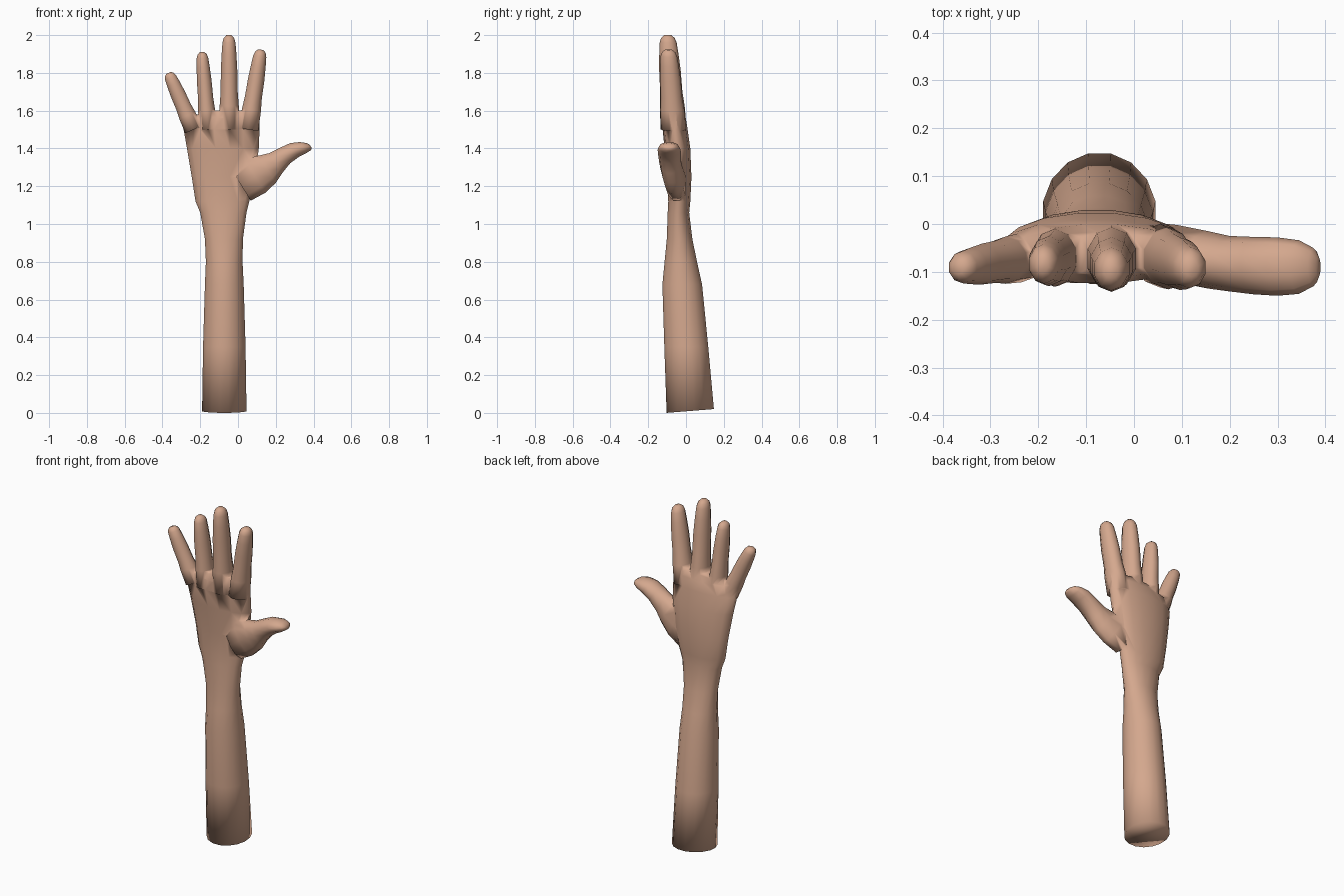
import bpy, bmesh, math
from mathutils import Vector

cube = bpy.data.objects.get("Cube")
if cube:
    bpy.data.objects.remove(cube)

# One skin colour
skin = bpy.data.materials.new("skin")
skin.use_nodes = True
skin.diffuse_color = (0.66, 0.39, 0.27, 1)
skin.node_tree.nodes["Principled BSDF"].inputs["Base Color"].default_value = skin.diffuse_color


def loft(name, rings, axis, sides, power=1.0):
    """Skin rings of (x, y, z, half width, half depth) set across an axis in the xz plane."""
    across = Vector((axis[1], 0, -axis[0])).normalized()
    bm = bmesh.new()
    loops = []
    for x, y, z, wide, deep in rings:
        loop = []
        for i in range(sides):
            a = math.tau * (i + 0.5) / sides
            c, s = math.cos(a), math.sin(a)
            u = math.copysign(abs(c) ** power, c) * wide / math.cos(math.pi / sides) ** power
            v = math.copysign(abs(s) ** power, s) * deep
            loop.append(bm.verts.new(Vector((x, y, z)) + across * u + Vector((0, v, 0))))
        loops.append(loop)
    for low, high in zip(loops, loops[1:]):
        for i in range(sides):
            j = (i + 1) % sides
            bm.faces.new((low[i], low[j], high[j], high[i]))
    bm.faces.new(loops[0][::-1])
    bm.faces.new(loops[-1])
    bmesh.ops.recalc_face_normals(bm, faces=bm.faces)
    mesh = bpy.data.meshes.new(name)
    bm.to_mesh(mesh)
    bm.free()
    mesh.materials.append(skin)
    obj = bpy.data.objects.new(name, mesh)
    bpy.context.collection.objects.link(obj)
    return obj


# Forearm, wrist and palm: height, left and right edge, front and back edge
spans = [
    (0.00, -0.19, 0.045, -0.105, 0.15),
    (0.35, -0.185, 0.04, -0.117, 0.12),
    (0.68, -0.175, 0.03, -0.127, 0.087),
    (0.80, -0.17, 0.024, -0.115, 0.06),
    (0.92, -0.175, 0.026, -0.103, 0.035),
    (1.06, -0.20, 0.045, -0.098, 0.018),
    (1.12, -0.225, 0.06, -0.095, 0.024),
    (1.25, -0.245, 0.09, -0.10, 0.03),
    (1.40, -0.27, 0.11, -0.115, 0.024),
    (1.50, -0.288, 0.114, -0.125, 0.01),
    (1.56, -0.26, 0.115, -0.125, 0.0),
    (1.60, -0.17, 0.10, -0.11, -0.02),
]
rings = [((l + r) / 2, (f + b) / 2, z, (r - l) / 2, (b - f) / 2) for z, l, r, f, b in spans]
hand = loft("hand_and_forearm", rings, (0, 1), 16)
for v in hand.data.vertices:
    if v.co.z < 0.01:  # slanted cut end
        v.co.z = max(0, (v.co.y + 0.105) * 0.08)

# Fingers: base (x, z), tip (x, z), depth centre at base and tip, half width, half depth
fingers = {
    "little_finger": ((-0.235, 1.50), (-0.368, 1.80), -0.07, -0.092, 0.042, 0.045),
    "ring_finger": ((-0.158, 1.50), (-0.191, 1.91), -0.066, -0.085, 0.041, 0.055),
    "middle_finger": ((-0.046, 1.50), (-0.048, 2.0), -0.065, -0.097, 0.046, 0.060),
    "index_finger": ((0.055, 1.50), (0.121, 1.923), -0.066, -0.093, 0.046, 0.058),
}
# Fraction along the finger and thickness there
profile = [(0, 1.15), (0.25, 1.1), (0.4, 0.98), (0.62, 0.95), (0.8, 0.85), (0.92, 0.75), (0.97, 0.6), (1, 0.3)]
parts = []
for name, (base, tip, y0, y1, wide, deep) in fingers.items():
    axis = (tip[0] - base[0], tip[1] - base[1])
    rings = [(base[0] + axis[0] * t, y0 + (y1 - y0) * t, base[1] + axis[1] * t, wide * k, deep * k)
             for t, k in profile]
    parts.append(loft(name, rings, axis, 10))

# Thumb with its broad base
thumb_rings = [
    (0.02, -0.05, 1.20, 0.09, 0.055),
    (0.09, -0.062, 1.255, 0.105, 0.06),
    (0.155, -0.075, 1.29, 0.085, 0.06),
    (0.20, -0.083, 1.322, 0.063, 0.058),
    (0.25, -0.087, 1.363, 0.049, 0.06),
    (0.30, -0.089, 1.392, 0.043, 0.061),
    (0.345, -0.09, 1.405, 0.034, 0.056),
    (0.375, -0.09, 1.41, 0.022, 0.04),
    (0.385, -0.09, 1.411, 0.010, 0.02),
]
parts.append(loft("thumb", thumb_rings, (0.8, 0.5), 10))

# Fuse all parts into one skin
for part in parts:
    cut = hand.modifiers.new("fuse_" + part.name, "BOOLEAN")
    cut.operation, cut.solver, cut.object = "UNION", "EXACT", part
bpy.context.view_layer.objects.active = hand
hand.select_set(True)
for m in list(hand.modifiers):
    bpy.ops.object.modifier_apply(modifier=m.name)
for part in parts:
    bpy.data.objects.remove(part)
bpy.ops.object.shade_smooth()
